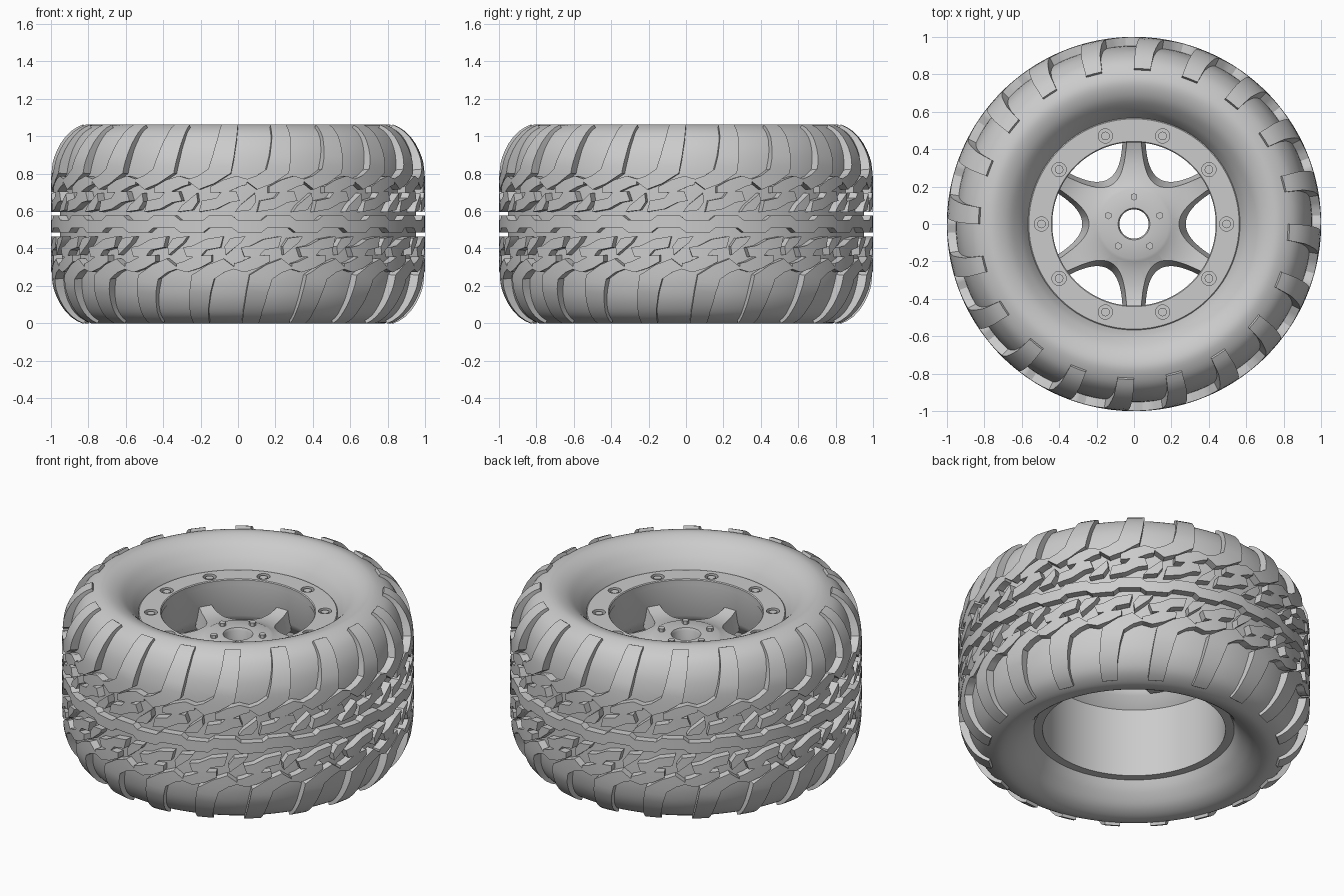
import bpy, bmesh
from math import sin, cos, pi, radians, hypot, sqrt
from mathutils import Vector, Matrix

if "Cube" in bpy.data.objects:
    bpy.data.objects.remove(bpy.data.objects["Cube"])

MID = 0.53      # height of the tyre's middle plane
PITCHES = 20    # tread repeats around the tyre


def finish(name, bm):
    bmesh.ops.recalc_face_normals(bm, faces=bm.faces)
    mesh = bpy.data.meshes.new(name)
    bm.to_mesh(mesh)
    bm.free()
    obj = bpy.data.objects.new(name, mesh)
    bpy.context.collection.objects.link(obj)
    return obj


def lathe(name, profile, segments=120):
    """Spin a closed (radius, height) loop around z."""
    bm = bmesh.new()
    rings = [[bm.verts.new((r * cos(2 * pi * i / segments), r * sin(2 * pi * i / segments), z))
              for r, z in profile] for i in range(segments)]
    n = len(profile)
    for i in range(segments):
        a, b = rings[i], rings[(i + 1) % segments]
        for j in range(n):
            k = (j + 1) % n
            bm.faces.new((a[j], b[j], b[k], a[k]))
    return finish(name, bm)


def loft(bm, low, high):
    a = [bm.verts.new(p) for p in low]
    b = [bm.verts.new(p) for p in high]
    bm.faces.new(a)
    bm.faces.new(b)
    for i in range(len(a)):
        j = (i + 1) % len(a)
        bm.faces.new((a[i], a[j], b[j], b[i]))


def cylinders(name, count, ring, start, radius, z0, z1, sides):
    """A circle of upright cylinders."""
    bm = bmesh.new()
    for i in range(count):
        t = start + 2 * pi * i / count
        bmesh.ops.create_cone(bm, cap_ends=True, segments=sides, radius1=radius, radius2=radius,
                              depth=z1 - z0,
                              matrix=Matrix.Translation((ring * cos(t), ring * sin(t), (z0 + z1) / 2)))
    return finish(name, bm)


def cut(obj, cutter):
    cutter.hide_render = True
    mod = obj.modifiers.new("cut", 'BOOLEAN')
    mod.operation = 'DIFFERENCE'
    mod.solver = 'EXACT'
    mod.object = cutter
    bpy.context.view_layer.objects.active = obj
    bpy.ops.object.modifier_apply(modifier=mod.name)
    bpy.data.objects.remove(cutter)


# Tyre carcass: smooth half profile from the equator to the bead
key = [Vector(p) for p in [(.953, 0), (.953, .1), (.953, .22), (.945, .32), (.92, .41), (.87, .485),
                           (.8, .525), (.74, .53), (.67, .5), (.61, .44), (.575, .385), (.56, .35)]]
half = []
for i in range(len(key) - 1):
    p0, p1, p2, p3 = key[max(i - 1, 0)], key[i], key[i + 1], key[min(i + 2, len(key) - 1)]
    for k in range(4):
        t = k / 4
        half.append(0.5 * (2 * p1 + (p2 - p0) * t + (2 * p0 - 5 * p1 + 4 * p2 - p3) * t * t
                           + (3 * p1 - p0 - 3 * p2 + p3) * t ** 3))
half.append(key[-1])
lathe("tyre_carcass", [(p.x, MID + p.y) for p in reversed(half)]
      + [(p.x, MID - p.y) for p in half[1:]], 160)


def surface(u, s, lift):
    """Point on the carcass: u in pitches around, s along the profile, lifted outward."""
    left, sign = abs(s), (1 if s >= 0 else -1)
    for a, b in zip(half, half[1:]):
        step = (b - a).length
        if left <= step:
            break
        left -= step
    d = (b - a) / step
    p = a + d * left + Vector((d.y, -d.x)) * lift
    t = 2 * pi * u / PITCHES
    return (p.x * cos(t), p.x * sin(t), MID + sign * p.y)


def tread(bm, pairs, place, closed=False):
    """Raised ribbon between two edges, given as pairs of (u, s) points."""
    rows = []
    for (a, b), (c, d) in zip(pairs, pairs[1:]):
        for k in range(3):
            rows.append([Vector(p).lerp(Vector(q), k / 3) for p, q in ((a, c), (b, d))])
    if not closed:
        rows.append([Vector(p) for p in pairs[-1]])
    grid = []
    for p, q in rows:
        cross = []
        for w, top in ((p, 0), (p, 1), (p.lerp(q, .5), 1), (q, 1), (q, 0)):
            u, s = place(*w)
            rise = 0.047 - 0.029 * min(1, max(0, (abs(s) - .33) / .22))
            cross.append(bm.verts.new(surface(u, s, rise if top else -0.015)))
        grid.append(cross)
    for i in range(len(grid) if closed else len(grid) - 1):
        a, b = grid[i], grid[(i + 1) % len(grid)]
        for j in range(4):
            bm.faces.new((a[j], a[j + 1], b[j + 1], b[j]))
    if not closed:
        bm.faces.new(grid[0])
        bm.faces.new(grid[-1])


# Tread blocks for one pitch of the upper half
shoulder_lug = [((-.17, .56), (.17, .56)), ((-.2, .46), (.15, .46)), ((-.27, .36), (.1, .35)),
                ((-.34, .29), (.05, .27)), ((-.52, .255), (-.24, .215)), ((-.72, .235), (-.5, .185))]
lug_toe = [((-.3, .2), (-.3, .165)), ((-.08, .235), (-.02, .17)), ((.14, .255), (.2, .2)),
           ((.32, .24), (.32, .21))]
inner_block = [((-.45, .125), (-.5, .065)), ((-.2, .14), (-.2, .08)), ((-.1, .175), (.02, .115)),
               ((.14, .175), (.2, .125))]
link_block = [((.2, .1), (.12, .065)), ((.34, .135), (.38, .075)), ((.46, .165), (.48, .12))]

for side, phase, sign in (("upper", -.17, 1), ("lower", .25, -1)):
    for label, shape in (("shoulder_lugs", shoulder_lug), ("lug_toes", lug_toe),
                         ("inner_blocks", inner_block), ("link_blocks", link_block)):
        bm = bmesh.new()
        for i in range(PITCHES):
            tread(bm, shape, lambda u, s: (sign * u + phase + i, sign * s))
        finish(f"{side}_{label}", bm)

# Continuous zigzag rib around the middle
rib = []
for i in range(PITCHES):
    for u, shift in ((0, -.012), (.4, -.012), (.5, .012), (.9, .012)):
        rib.append(((i + u, shift - .033), (i + u, shift + .033)))
rib.append(((PITCHES, -.045), (PITCHES, .021)))
bm = bmesh.new()
tread(bm, rib, lambda u, s: (u, s), closed=True)
finish("centre_rib", bm)

# Rim barrel, open at the bottom
lathe("rim_barrel", [(.52, .15), (.57, .15), (.57, .18), (.55, .2), (.55, .88),
                     (.44, .88), (.44, .68), (.46, .64), (.52, .58)])

# Outer clamp ring with counterbored bolts
ring = lathe("clamp_ring", [(.437, .87), (.562, .87), (.567, .875), (.567, .905),
                            (.562, .91), (.442, .91), (.437, .905)])
cut(ring, cylinders("bolt_bores", 10, .495, 0, .038, .885, .95, 24))
cylinders("ring_bolts", 10, .495, 0, .023, .88, .905, 16)

# Spoked centre with a bore and recessed rim around it
spokes = lathe("wheel_centre", [(.078, .62), (.078, .755), (.085, .77), (.185, .77), (.2, .762), (.25, .745),
                                (.32, .735), (.39, .74), (.445, .76), (.445, .64), (.36, .63), (.2, .62)])


def window(z, tip, width, angle):
    """Arched opening outline, narrow end toward the hub."""
    pts = []
    n = 12
    for k in range(-n, n + 1):
        f = k / n
        x, y = tip + (.5 - tip) * f * f, width * f
        pts.append((x * cos(angle) - y * sin(angle), x * sin(angle) + y * cos(angle), z))
    return pts


bm = bmesh.new()
for i in range(6):
    a = i * pi / 3
    loft(bm, window(.58, .29, .2, a), window(.8, .225, .245, a))
cut(spokes, finish("window_cutters", bm))

# Wheel nuts
cylinders("wheel_nuts", 5, .145, pi / 2, .02, .76, .79, 6)

# Smooth shading with crisp edges
for obj in bpy.context.collection.objects:
    if obj.type == 'MESH':
        bpy.ops.object.select_all(action='DESELECT')
        obj.select_set(True)
        bpy.context.view_layer.objects.active = obj
        bpy.ops.object.shade_smooth_by_angle(angle=radians(32))
